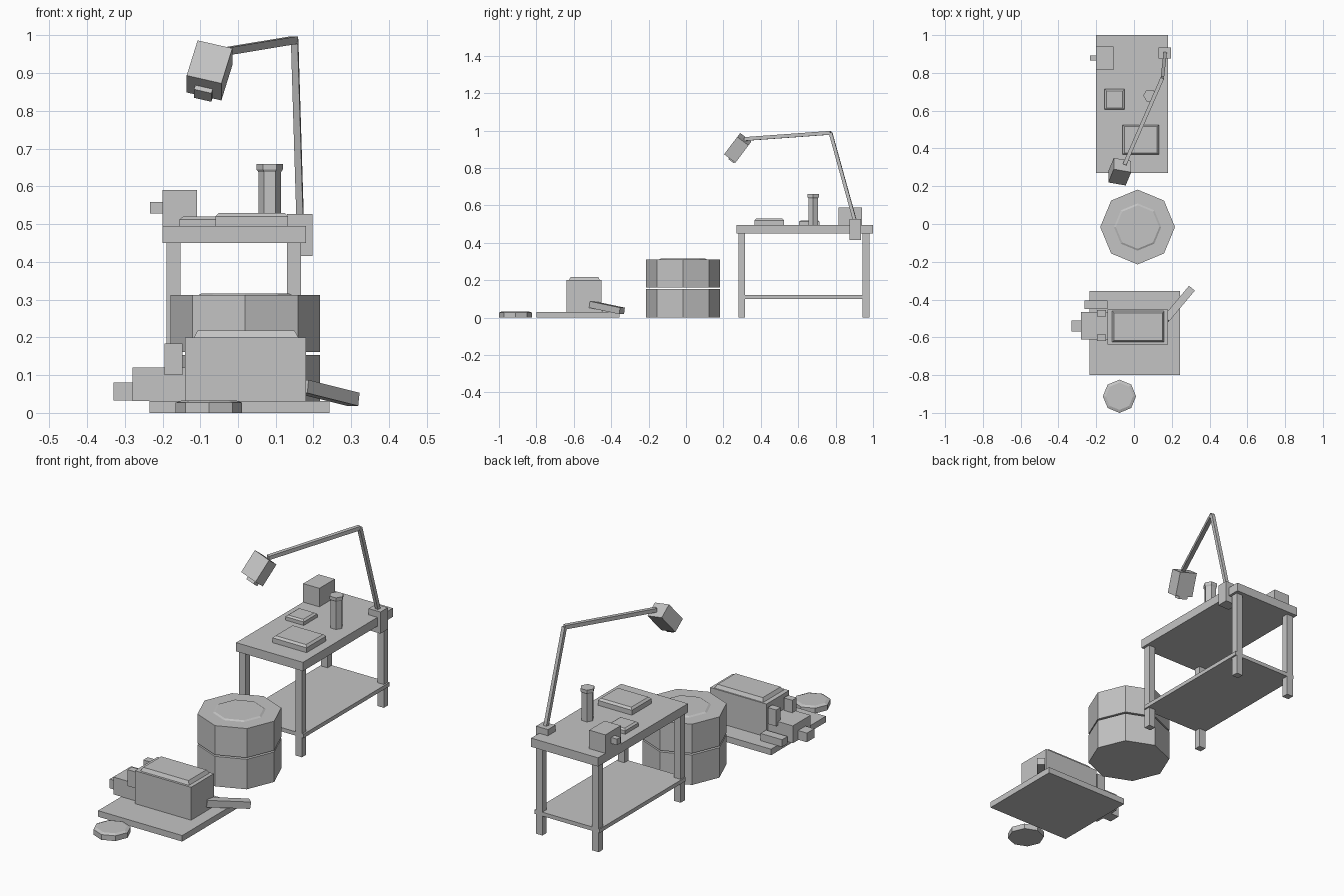
import bpy, bmesh, math
from mathutils import Vector, Matrix

default = bpy.data.objects.get("Cube")
if default:
    bpy.data.objects.remove(default, do_unlink=True)

grey = bpy.data.materials.new("plain_grey")
grey.use_nodes = True
COLOUR = (0.55, 0.55, 0.55, 1)
grey.diffuse_color = COLOUR
grey.node_tree.nodes["Principled BSDF"].inputs["Base Color"].default_value = COLOUR


def finish(name, bm):
    bmesh.ops.recalc_face_normals(bm, faces=bm.faces)
    mesh = bpy.data.meshes.new(name)
    bm.to_mesh(mesh)
    bm.free()
    mesh.materials.append(grey)
    obj = bpy.data.objects.new(name, mesh)
    bpy.context.collection.objects.link(obj)
    return obj


def box(name, xs, ys, zs, inset=0.0):
    """Axis-aligned box from ranges; inset narrows its top face."""
    lo, hi = Vector((xs[0], ys[0], zs[0])), Vector((xs[1], ys[1], zs[1]))
    mid, size = (lo + hi) / 2, hi - lo
    bm = bmesh.new()
    bmesh.ops.create_cube(bm, size=1)
    for v in bm.verts:
        cut = 2 * inset if v.co.z > 0 else 0
        v.co = mid + Vector((v.co.x * (size.x - cut), v.co.y * (size.y - cut), v.co.z * size.z))
    return finish(name, bm)


def framed_box(name, centre, a, b, c):
    """Tilted box from its centre and three edge vectors."""
    bm = bmesh.new()
    bmesh.ops.create_cube(bm, size=1)
    for v in bm.verts:
        v.co = centre + a * v.co.x + b * v.co.y + c * v.co.z
    return finish(name, bm)


def bar(name, start, end, width, height):
    """Straight bar of rectangular section between two points."""
    start, end = Vector(start), Vector(end)
    along = end - start
    side = along.cross(Vector((0, 0, 1))).normalized()
    up = side.cross(along).normalized()
    return framed_box(name, (start + end) / 2, along, side * width, up * height)


def prism(name, centre, sides, r1, r2, z1, z2):
    """Upright prism with a corner on the x axis."""
    bm = bmesh.new()
    ring = [[bm.verts.new((centre[0] + r * math.cos(math.tau * i / sides),
                           centre[1] + r * math.sin(math.tau * i / sides), z))
             for i in range(sides)] for r, z in ((r1, z1), (r2, z2))]
    for i in range(sides):
        j = (i + 1) % sides
        bm.faces.new((ring[0][i], ring[0][j], ring[1][j], ring[1][i]))
    bm.faces.new(ring[0])
    bm.faces.new(ring[1])
    return finish(name, bm)


# Workbench
box("bench_top", (-0.2, 0.18), (0.27, 1.0), (0.45, 0.495))
box("bench_shelf", (-0.195, 0.175), (0.283, 0.98), (0.1, 0.12))
for side, x in (("left", 0.13), ("right", -0.19)):
    for end, y in (("front", 0.28), ("back", 0.945)):
        box(f"bench_leg_{end}_{side}", (x, x + 0.037), (y, y + 0.035), (0, 0.45))

# Items on the bench
box("bench_motor", (-0.2, -0.108), (0.815, 0.94), (0.495, 0.59))
box("motor_knob", (-0.233, -0.2), (0.865, 0.893), (0.528, 0.559))
box("small_tray", (-0.155, -0.05), (0.605, 0.715), (0.495, 0.513))
box("small_tray_lid", (-0.155, -0.05), (0.605, 0.715), (0.513, 0.52), 0.01)
box("large_tray", (-0.06, 0.133), (0.367, 0.525), (0.495, 0.52))
box("large_tray_lid", (-0.06, 0.133), (0.367, 0.525), (0.52, 0.53), 0.01)
CAN = (0.084, 0.68)
prism("canister_body", CAN, 6, 0.03, 0.03, 0.495, 0.638)
prism("canister_neck", CAN, 6, 0.03, 0.035, 0.638, 0.645)
prism("canister_cap", CAN, 6, 0.035, 0.035, 0.645, 0.66)

# Desk lamp
elbow = (0.15, 0.773, 0.988)
box("lamp_clamp", (0.13, 0.197), (0.875, 0.935), (0.416, 0.527))
bar("lamp_lower_arm", (0.165, 0.908, 0.5), elbow, 0.018, 0.018)
bar("lamp_upper_arm", elbow, (-0.05, 0.315, 0.955), 0.02, 0.02)
a = Vector((0.092, -0.016, -0.021))
b = Vector((-0.029, -0.07, -0.093))
c = Vector((0, 0.06, -0.045))
head = Vector((-0.0755, 0.277, 0.9075))
framed_box("lamp_head", head, a, b, c)
framed_box("lamp_bulb", head + b * 0.54 + c * 0.2, a * 0.5, b * 0.16, c * 0.5)

# Barrel stool in two stacked drums
STOOL = (0.019, -0.016)
prism("stool_lower_drum", STOOL, 8, 0.198, 0.198, 0, 0.154)
prism("stool_upper_drum", STOOL, 8, 0.198, 0.198, 0.162, 0.312)
prism("stool_seat", STOOL, 8, 0.125, 0.115, 0.312, 0.317)

# Floor machine
box("machine_base", (-0.235, 0.243), (-0.8, -0.355), (0, 0.031))
box("machine_body", (-0.14, 0.18), (-0.638, -0.453), (0.031, 0.2))
box("machine_lid", (-0.117, 0.16), (-0.626, -0.46), (0.2, 0.218), 0.01)
box("machine_motor", (-0.28, -0.14), (-0.612, -0.467), (0.031, 0.12))
box("motor_shaft", (-0.33, -0.28), (-0.57, -0.51), (0.033, 0.08))
box("machine_side_rail", (-0.262, -0.14), (-0.45, -0.405), (0.031, 0.068))
for name, y in (("front", -0.62), ("back", -0.49)):
    box(f"machine_post_{name}", (-0.195, -0.147), (y, y + 0.036), (0.1, 0.184))
bar("machine_lever", (0.17, -0.503, 0.07), (0.305, -0.342, 0.036), 0.04, 0.035)

# Foot pedal disc
PEDAL = (-0.077, -0.912)
prism("pedal_disc", PEDAL, 8, 0.088, 0.088, 0, 0.027)
prism("pedal_top", PEDAL, 8, 0.088, 0.072, 0.027, 0.033)
